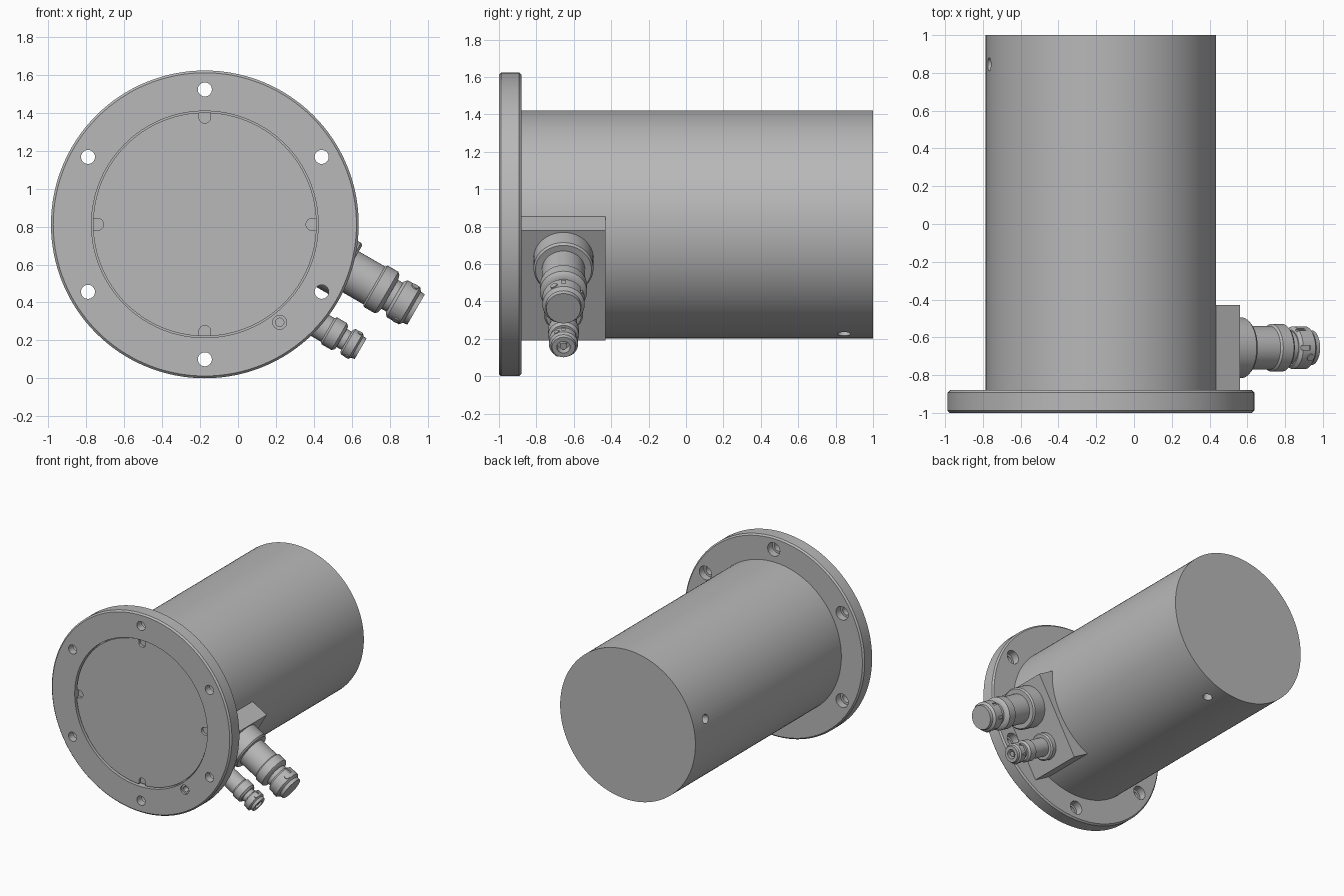
import bpy, bmesh
from math import cos, sin, pi, radians, sqrt
from mathutils import Vector, Matrix

cube = bpy.data.objects.get("Cube")
if cube:
    bpy.data.objects.remove(cube, do_unlink=True)

grey = bpy.data.materials.new("machined grey")
grey.use_nodes = True
tint = (0.48, 0.48, 0.48, 1)
grey.diffuse_color = tint
grey.node_tree.nodes["Principled BSDF"].inputs["Base Color"].default_value = tint

CENTRE = Vector((-0.175, 0, 0.812))
BACK = Vector((0, 1, 0))
OUT = Vector((sqrt(3) / 2, 0, -0.5))      # direction the connectors point
ACROSS = Vector((0.5, 0, sqrt(3) / 2))    # along the block's flat face
PORT_Y = -0.655


def radial(deg):
    return Vector((cos(radians(deg)), 0, sin(radians(deg))))


def finish(name, bm):
    bmesh.ops.recalc_face_normals(bm, faces=bm.faces)
    mesh = bpy.data.meshes.new(name)
    bm.to_mesh(mesh)
    bm.free()
    mesh.materials.append(grey)
    obj = bpy.data.objects.new(name, mesh)
    bpy.context.collection.objects.link(obj)
    return obj


def lathe(name, profile, origin, axis, sides=64):
    """Solid of revolution from (distance, radius) pairs along an axis."""
    bm = bmesh.new()
    rings = []
    for dist, r in profile:
        rings.append([bm.verts.new((r * cos(2 * pi * i / sides), r * sin(2 * pi * i / sides), dist))
                      for i in range(sides)])
    for a, b in zip(rings, rings[1:]):
        for i in range(sides):
            j = (i + 1) % sides
            bm.faces.new((a[i], a[j], b[j], b[i]))
    bm.faces.new(rings[0])
    bm.faces.new(rings[-1])
    turn = axis.to_track_quat('Z', 'Y').to_matrix().to_4x4()
    bm.transform(Matrix.Translation(origin) @ turn)
    return finish(name, bm)


def box(name, centre, axes, size):
    """Box whose sides run along three given axes."""
    bm = bmesh.new()
    bmesh.ops.create_cube(bm, size=1)
    turn = Matrix([a * s for a, s in zip(axes, size)]).transposed().to_4x4()
    bm.transform(Matrix.Translation(centre) @ turn)
    return finish(name, bm)


def cut(target, cutter):
    mod = target.modifiers.new("cut", 'BOOLEAN')
    mod.operation = 'DIFFERENCE'
    mod.solver = 'EXACT'
    mod.object = cutter
    bpy.context.view_layer.objects.active = target
    bpy.ops.object.modifier_apply(modifier=mod.name)
    bpy.data.objects.remove(cutter, do_unlink=True)


# Main barrel, with two small radial holes near the back
body = lathe("body", [(-0.9, 0.61), (1, 0.61)], CENTRE, BACK, 128)
for deg in (166, -74):
    spot = CENTRE + Vector((0, 0.845, 0))
    cut(body, lathe("cutter", [(0.5, 0.035), (0.7, 0.035)], spot, radial(deg), 32))

# Mounting flange with chamfered rims and a front recess
flange = lathe("flange", [(-1, 0.8), (-0.988, 0.812), (-0.892, 0.812), (-0.88, 0.8)],
               CENTRE, BACK, 128)
cut(flange, lathe("cutter", [(-1.1, 0.598), (-0.95, 0.598)], CENTRE, BACK, 128))

# Six through holes, counterbored from behind
for k in range(6):
    spot = CENTRE + radial(30 + 60 * k) * 0.712
    profile = [(-1.1, 0.037), (-0.94, 0.037), (-0.94, 0.055), (-0.8, 0.055)]
    cut(flange, lathe("cutter", profile, spot, BACK, 32))

# Blind stepped hole in the flange face
vent = CENTRE + Vector((0.395, 0, -0.517))
cut(flange, lathe("cutter", [(-1.1, 0.037), (-0.985, 0.037), (-0.985, 0.022), (-0.93, 0.022)],
                  vent, BACK, 32))

# Round front cover with four U-shaped pockets at its rim
cover = lathe("front_cover", [(-0.985, 0.59), (-0.94, 0.59)], CENTRE, BACK, 128)
for k in range(4):
    out = radial(90 * k)
    pocket = lathe("cutter", [(-1.1, 0.031), (-0.962, 0.031)], CENTRE + out * 0.565, BACK, 32)
    for v in pocket.data.vertices:
        offset = (v.co - CENTRE).dot(out) - 0.565
        if offset > -0.001:
            v.co += out * (0.06 - offset)
    cut(cover, pocket)

# Connector block with its flat outer face
box("connector_block", CENTRE + OUT * 0.527 + Vector((0, PORT_Y, 0)),
    (OUT, BACK, ACROSS), (0.254, 0.45, 0.68))


def connector(name, shift, shell, neck, nut, screw_r):
    """Stepped shell, thin neck, and a slotted clamp nut with two screws."""
    origin = CENTRE + ACROSS * shift + Vector((0, PORT_Y, 0))
    lathe(name + "_shell", shell, origin, OUT)
    lathe(name + "_neck", neck, origin, OUT, 48)
    clamp = lathe(name + "_nut", nut, origin, OUT, 48)
    start, end = nut[0][0], nut[-1][0]
    wide = max(r for d, r in nut)
    mid = (start + end) / 2
    for k in range(6):
        a = radians(60 * k)
        side = ACROSS * cos(a) + BACK * sin(a)
        tangent = OUT.cross(side)
        cut(clamp, box("cutter", origin + OUT * start + side * wide,
                       (OUT, side, tangent), ((end - start) * 0.9, wide * 0.2, wide * 0.2)))
    for s in (-1, 1):
        side = (ACROSS * s + BACK * -0.5).normalized()
        lathe(name + "_screw", [(wide * 0.7, screw_r), (wide * 1.05, screw_r)],
              origin + OUT * mid, side, 16)
    return origin, clamp


# Large connector
connector("large_connector", 0.168,
          [(0.62, 0.16), (0.763, 0.16), (0.775, 0.15), (0.775, 0.115), (0.935, 0.115),
           (0.945, 0.126), (1.01, 0.126), (1.022, 0.115), (1.03, 0.09)],
          [(1.0, 0.088), (1.15, 0.088)],
          [(1.06, 0.095), (1.075, 0.113), (1.15, 0.113), (1.165, 0.095), (1.19, 0.092)], 0.02)

# Small connector, open at its end
origin, small_nut = connector("small_connector", -0.158,
          [(0.62, 0.105), (0.69, 0.105), (0.7, 0.095), (0.7, 0.072), (0.84, 0.072),
           (0.85, 0.082), (0.91, 0.082), (0.925, 0.068)],
          [(0.9, 0.055), (0.985, 0.055)],
          [(0.955, 0.066), (0.965, 0.078), (1.01, 0.078), (1.02, 0.066), (1.04, 0.062)], 0.014)
cut(small_nut, lathe("cutter", [(0.99, 0.036), (1.1, 0.036)], origin, OUT, 32))
lathe("small_connector_core", [(0.98, 0.02), (1.03, 0.02)], origin, OUT, 24)

# Smooth the round sides, keep the edges crisp
bpy.ops.object.select_all(action='DESELECT')
for obj in bpy.context.collection.objects:
    if obj.type == 'MESH':
        obj.select_set(True)
        bpy.context.view_layer.objects.active = obj
bpy.ops.object.shade_smooth_by_angle(angle=radians(30))
